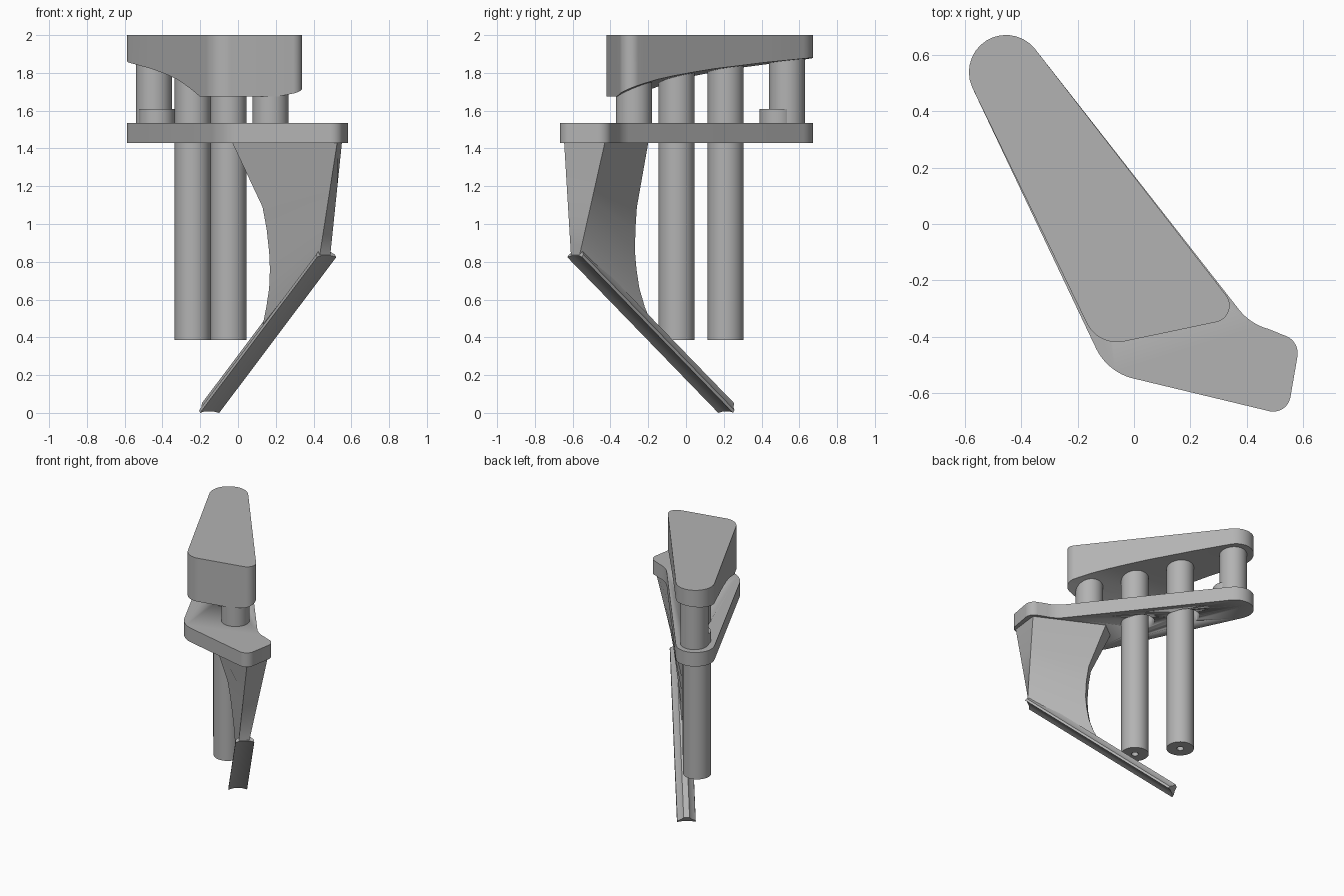
import bpy, bmesh, math
from mathutils import Vector

if "Cube" in bpy.data.objects:
    bpy.data.objects.remove(bpy.data.objects["Cube"])

grey = bpy.data.materials.new("light_grey")
grey.diffuse_color = (0.45, 0.45, 0.45, 1)
grey.use_nodes = True
grey.node_tree.nodes["Principled BSDF"].inputs["Base Color"].default_value = grey.diffuse_color


def finish(name, bm, angle=30):
    bmesh.ops.recalc_face_normals(bm, faces=bm.faces)
    me = bpy.data.meshes.new(name)
    bm.to_mesh(me)
    bm.free()
    ob = bpy.data.objects.new(name, me)
    bpy.context.collection.objects.link(ob)
    me.materials.append(grey)
    bpy.ops.object.select_all(action='DESELECT')
    ob.select_set(True)
    bpy.context.view_layer.objects.active = ob
    bpy.ops.object.shade_smooth_by_angle(angle=math.radians(angle))
    return ob


def loft(rings):
    """Skin a list of closed rings and cap both ends."""
    bm = bmesh.new()
    rows = [[bm.verts.new(p) for p in r] for r in rings]
    n = len(rows[0])
    for a, b in zip(rows, rows[1:]):
        for i in range(n):
            j = (i + 1) % n
            bm.faces.new((a[i], a[j], b[j], b[i]))
    bm.faces.new(rows[0])
    bm.faces.new(rows[-1])
    return bm


def arcs(spec, steps=14):
    """Plan outline from (cx, cy, radius, start angle, end angle) arcs."""
    pts = []
    for cx, cy, r, a0, a1 in spec:
        for i in range(steps + 1):
            a = math.radians(a0 + (a1 - a0) * i / steps)
            pts.append((cx + r * math.cos(a), cy + r * math.sin(a)))
    return pts


def prism(outline, z0, z1):
    return loft([[(x, y, z) for x, y in outline] for z in (z0, z1)])


def lathe(x, y, profile, n=48):
    ang = [2 * math.pi * i / n for i in range(n)]
    return loft([[(x + r * math.cos(a), y + r * math.sin(a), z) for a in ang] for r, z in profile])


# Upper block: underside sweeps up towards the rounded back end
END = (-0.455, 0.54, 0.132, 38, 205)
bm = prism(arcs([END, (-0.06, -0.30, 0.12, 205, 282), (0.28, -0.29, 0.06, 282, 398)]), 1.6, 2.0)
slope = Vector((0.2, 0.98, 0))
curve = [(-1, 1.675), (-0.316, 1.675), (-0.27, 1.697), (-0.217, 1.72), (-0.16, 1.743),
         (-0.1, 1.765), (-0.03, 1.784), (0.05, 1.802), (0.15, 1.822), (0.37, 1.855), (0.7, 1.895)]
for d, _ in curve[1:-1]:
    bmesh.ops.bisect_plane(bm, geom=bm.verts[:] + bm.edges[:] + bm.faces[:],
                           plane_co=slope * d / slope.length_squared, plane_no=slope)
for v in bm.verts:
    if v.co.z < 1.8:
        d = slope.dot(v.co)
        for (d0, z0), (d1, z1) in zip(curve, curve[1:]):
            if d0 <= d <= d1:
                v.co.z = z0 + (z1 - z0) * (d - d0) / (d1 - d0)
                break
finish("upper_block", bm)

# Lower plate with foot-shaped front
plate = finish("lower_plate", prism(arcs([
    END, (0.045, -0.355, 0.2, 205, 259), (0.495, -0.605, 0.062, 259, 350),
    (0.515, -0.46, 0.067, -10, 75), (0.53, -0.18, 0.20, 255, 218)]), 1.43, 1.535))

# Long pins with a small bore, and slightly offset clearance holes in the plate
R = 0.095
for i, (x, y) in enumerate([(-0.24, 0.21), (-0.05, -0.05)]):
    finish(f"long_pin_{i + 1}", lathe(x, y, [(0.024, 0.6), (0.024, 0.385), (R, 0.385), (R, 1.86)]))
    cutter = finish(f"hole_cutter_{i + 1}", lathe(x - 0.015, y + 0.045, [(R, 1.3), (R, 1.7)]))
    cutter.hide_render = True
    cutter.hide_set(True)
    mod = plate.modifiers.new("hole", 'BOOLEAN')
    mod.operation = 'DIFFERENCE'
    mod.solver = 'EXACT'
    mod.object = cutter

# Short pins and the low boss beside the back one
for name, x, y, top in [("back_pin", -0.445, 0.535, 1.9), ("front_pin", 0.172, -0.275, 1.76),
                        ("boss", -0.43, 0.485, 1.61)]:
    finish(name, lathe(x, y, [(R, 1.5), (R, top)]))

# Fin: front edge pair tapers straight, trailing edge pair follows a curve
front_top = [Vector((0.525, -0.645, 1.43)), Vector((0.55, -0.43, 1.43))]
front_low = [Vector((0.435, -0.61, 0.85)), Vector((0.49, -0.56, 0.85))]
trail = [  # front z, trailing z, left x, left y, right x, right y
    (1.43, 1.43, -0.03, -0.29, 0.087, -0.2),
    (1.20, 1.09, 0.13, -0.31, 0.19, -0.26),
    (1.12, 0.97, 0.152, -0.308, 0.205, -0.268),
    (1.05, 0.85, 0.165, -0.303, 0.21, -0.27),
    (0.98, 0.76, 0.169, -0.293, 0.208, -0.262),
    (0.92, 0.66, 0.165, -0.275, 0.2, -0.247),
    (0.87, 0.56, 0.15, -0.243, 0.182, -0.218),
    (0.835, 0.46, 0.13, -0.2, 0.16, -0.175)]
rings = []
for fz, tz, lx, ly, rx, ry in trail:
    t = (1.43 - fz) / 0.58
    f = [a.lerp(b, t) for a, b in zip(front_top, front_low)]
    rings.append([f[0], f[1], Vector((rx, ry, tz)), Vector((lx, ly, tz))])
finish("fin", loft(rings), 40)

# Sloping rail: ridged section swept along a straight line
a, b = Vector((0.47, -0.59, 0.825)), Vector((-0.15, 0.21, 0.0))
d = (b - a).normalized()
h = Vector((0.79, 0.61, 0)).normalized()
n = h.cross(d)
if n.z < 0:
    n = -n
section = [(-0.064, 0), (-0.03, 0.01), (0.03, 0.01), (0.064, 0), (0.062, 0.018),
           (0.035, 0.04), (0.02, 0.066), (-0.02, 0.066), (-0.035, 0.04), (-0.062, 0.018)]
finish("rail", loft([[p + h * u + n * w for u, w in section] for p in (a, b)]))
